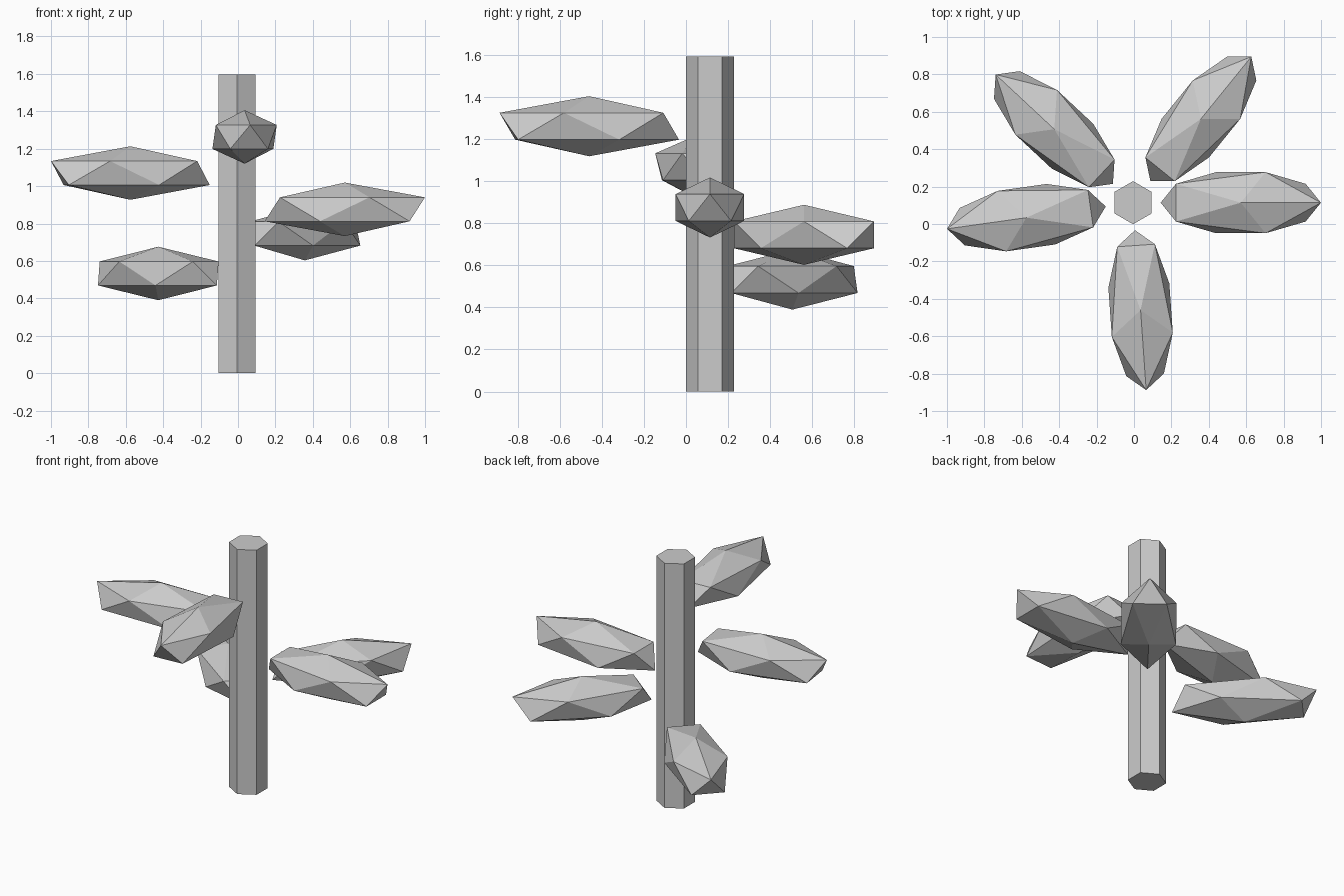
import bpy
from math import radians, cos, sin

if "Cube" in bpy.data.objects:
    bpy.data.objects.remove(bpy.data.objects["Cube"])

CX, CY = -0.005, 0.114   # trunk axis
HEIGHT = 1.596

# Hexagonal trunk, corners pointing along y
bpy.ops.mesh.primitive_cylinder_add(vertices=6, radius=0.115, depth=HEIGHT,
                                    location=(CX, CY, HEIGHT / 2))
bpy.context.object.name = "trunk"

# Leaf clumps: stretched icosahedra fanned round the trunk in a spiral
LEAF_HEIGHTS = [0.876, 0.533, 1.263, 0.746, 1.07]
REACH = 0.576
for i, z in enumerate(LEAF_HEIGHTS):
    a = radians(137.0 * i)
    bpy.ops.mesh.primitive_ico_sphere_add(
        subdivisions=1, radius=1,
        location=(CX + REACH * cos(a), CY + REACH * sin(a), z),
        rotation=(0, 0, a))
    leaf = bpy.context.object
    leaf.name = f"leaf_{i + 1}"
    leaf.scale = (0.479, 0.192, 0.143)
